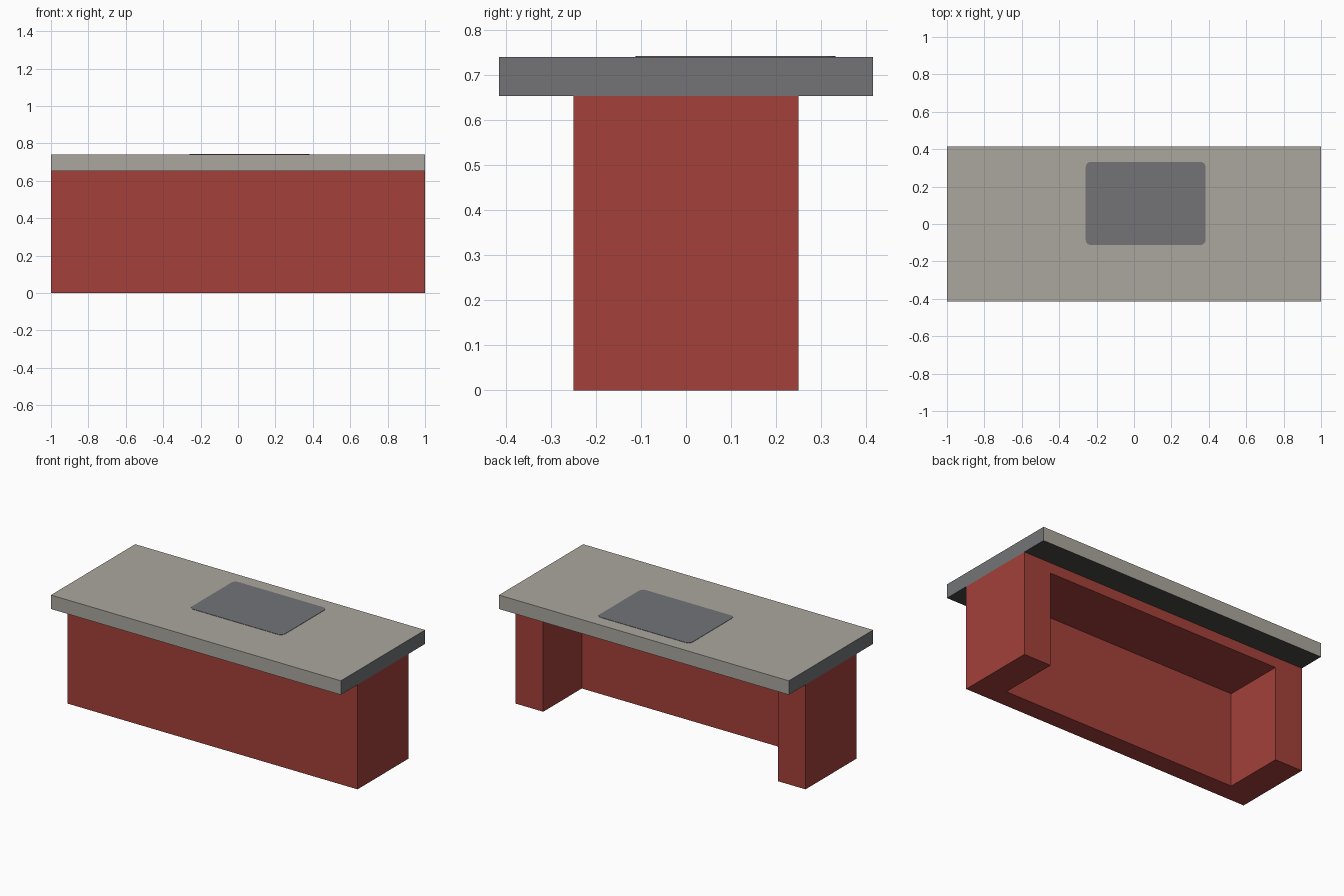
import bpy, bmesh, math

if "Cube" in bpy.data.objects:
    bpy.data.objects.remove(bpy.data.objects["Cube"])


def material(name, rgb):
    # sRGB 0-255 to linear diffuse colour
    lin = [((c / 255 + 0.055) / 1.055) ** 2.4 for c in rgb]
    m = bpy.data.materials.new(name)
    m.diffuse_color = (*lin, 1)
    m.use_nodes = True
    m.node_tree.nodes["Principled BSDF"].inputs["Base Color"].default_value = m.diffuse_color
    return m


RED = material("red_paint", (164, 64, 58))
STONE = material("warm_grey_top", (170, 167, 158))
GREY = material("slate_grey", (115, 116, 119))
DARK = material("dark_underside", (72, 73, 70))


def prism(name, outline, z0, z1, mats):
    """Extrude a flat xy outline from z0 up to z1."""
    bm = bmesh.new()
    face = bm.faces.new([bm.verts.new((x, y, z0)) for x, y in outline])
    ext = bmesh.ops.extrude_face_region(bm, geom=[face], use_keep_orig=True)
    top = [v for v in ext["geom"] if isinstance(v, bmesh.types.BMVert)]
    bmesh.ops.translate(bm, verts=top, vec=(0, 0, z1 - z0))
    bmesh.ops.recalc_face_normals(bm, faces=bm.faces)
    mesh = bpy.data.meshes.new(name)
    bm.to_mesh(mesh)
    bm.free()
    for m in mats:
        mesh.materials.append(m)
    ob = bpy.data.objects.new(name, mesh)
    bpy.context.collection.objects.link(ob)
    return ob


def rect(x0, x1, y0, y1):
    return [(x0, y0), (x1, y0), (x1, y1), (x0, y1)]


def rounded_rect(x0, x1, y0, y1, r, steps=5):
    corners = [(x1 - r, y1 - r), (x0 + r, y1 - r), (x0 + r, y0 + r), (x1 - r, y0 + r)]
    pts = []
    for i, (cx, cy) in enumerate(corners):
        for s in range(steps + 1):
            a = math.pi / 2 * (i + s / steps)
            pts.append((cx + r * math.cos(a), cy + r * math.sin(a)))
    return pts


# Base: U-shaped plan with front panel and two side pedestals, open at the back
IN, BACK, PANEL = 0.81, 0.25, -0.13
KNEE_TOP, BASE_TOP, TOP = 0.588, 0.653, 0.74
prism("base_panels", [(-1, -BACK), (1, -BACK), (1, BACK), (IN, BACK), (IN, PANEL),
                      (-IN, PANEL), (-IN, BACK), (-1, BACK)], 0, BASE_TOP, [RED])

# Box closing the top of the knee space
prism("knee_space_top", rect(-IN, IN, PANEL, BACK), KNEE_TOP, BASE_TOP, [RED])

# Desktop slab: grey ends, dark underside
slab = prism("desktop", rect(-1, 1, -0.415, 0.415), BASE_TOP, TOP, [STONE, GREY, DARK])
for p in slab.data.polygons:
    if abs(p.normal.x) > 0.5:
        p.material_index = 1
    elif p.normal.z < -0.5:
        p.material_index = 2

# Thin desk pad
prism("desk_pad", rounded_rect(-0.258, 0.383, -0.112, 0.332, 0.028), TOP, TOP + 0.002, [GREY])
